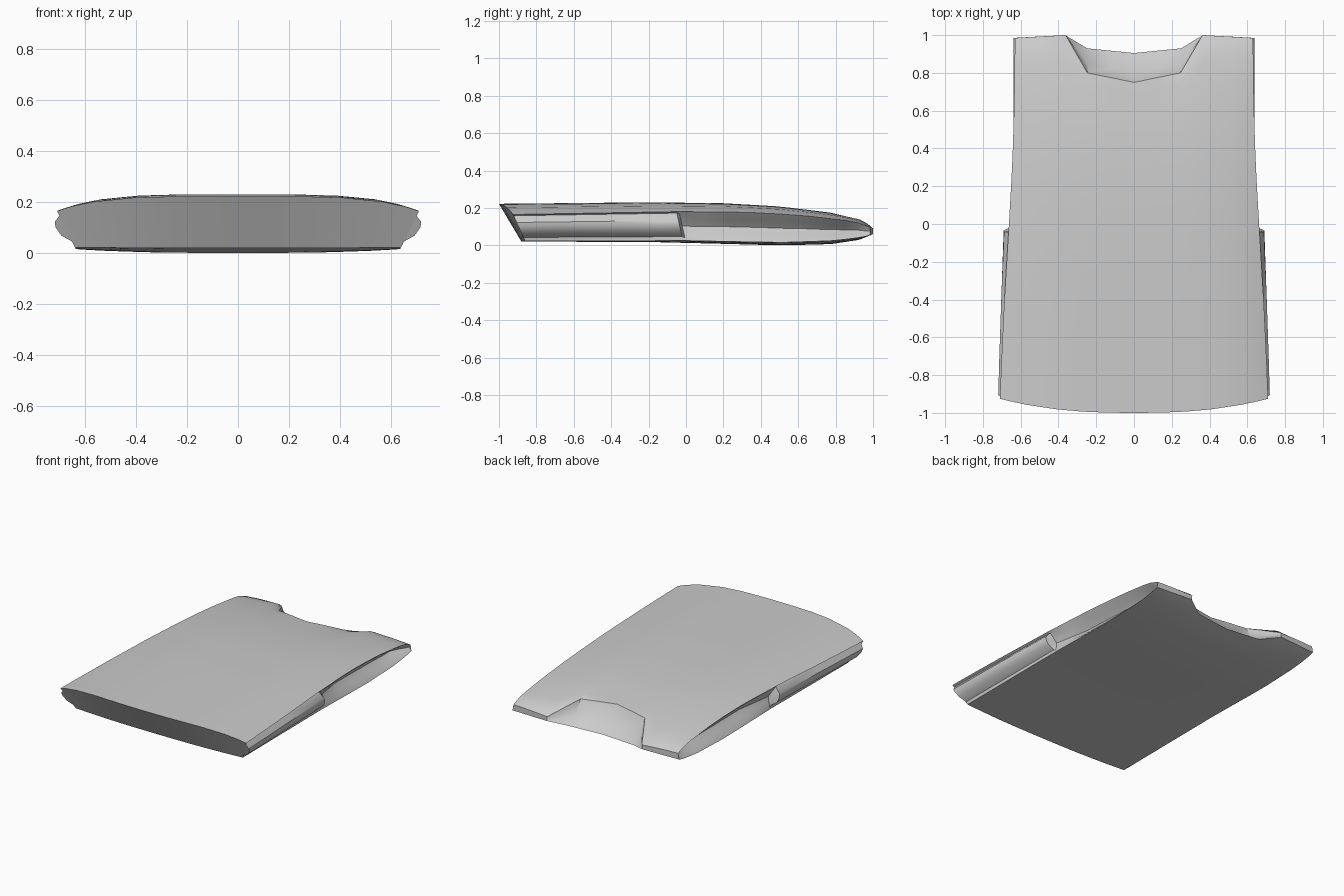
import bpy, bmesh, math
from mathutils import Vector

cube = bpy.data.objects.get("Cube")
if cube:
    bpy.data.objects.remove(cube)

cloth = bpy.data.materials.new("light grey cloth")
cloth.use_nodes = True
GREY = (0.6, 0.6, 0.6, 1)
cloth.diffuse_color = GREY
cloth.node_tree.nodes["Principled BSDF"].inputs["Base Color"].default_value = GREY


def at(table, x):
    """Linear interpolation in a short (key, value) table."""
    for (a, p), (b, q) in zip(table, table[1:]):
        if x <= b:
            return p + (q - p) * max(0, (x - a) / (b - a))
    return table[-1][1]


def sheet(name, rows, outward, cap_ends=False, mirror=False):
    """Surface through rows of points, facing the outward direction."""
    bm = bmesh.new()
    grid = [[bm.verts.new(p) for p in row] for row in rows]
    for r, q in zip(grid, grid[1:]):
        for j in range(len(r) - 1):
            bm.faces.new((r[j], r[j + 1], q[j + 1], q[j]))
    bm.normal_update()
    total = sum((f.normal * f.calc_area() for f in bm.faces), Vector())
    if total.dot(Vector(outward)) < 0:
        bmesh.ops.reverse_faces(bm, faces=bm.faces[:])
    if cap_ends:
        for row, side in ((grid[0], -1), (grid[-1], 1)):
            f = bm.faces.new(row)
            f.normal_update()
            if f.normal.y * side < 0:
                f.normal_flip()
    if mirror:
        copy = bmesh.ops.duplicate(bm, geom=bm.verts[:] + bm.edges[:] + bm.faces[:])["geom"]
        for v in copy:
            if isinstance(v, bmesh.types.BMVert):
                v.co.x *= -1
        bmesh.ops.reverse_faces(bm, faces=[f for f in copy if isinstance(f, bmesh.types.BMFace)])
    mesh = bpy.data.meshes.new(name)
    bm.to_mesh(mesh)
    bm.free()
    mesh.materials.append(cloth)
    ob = bpy.data.objects.new(name, mesh)
    bpy.context.collection.objects.link(ob)
    bpy.ops.object.select_all(action='DESELECT')
    ob.select_set(True)
    bpy.context.view_layer.objects.active = ob
    bpy.ops.object.shade_smooth_by_angle(angle=math.radians(40))
    return ob


# Outlines of the two panels: half width, top end and height along the garment
FRONT = dict(
    width=[(-0.93, 0.71), (-0.55, 0.695), (-0.05, 0.665), (0.3, 0.645), (0.6, 0.635), (1, 0.63)],
    end=[(0, 0.75), (0.39, 0.8), (0.575, 1), (1, 0.985)],
    middle=[(-1, 0.222), (-0.2, 0.23), (0.2, 0.225), (0.5, 0.208), (0.77, 0.175), (0.95, 0.135), (1, 0.09)],
    edge=[(-0.93, 0.165), (-0.05, 0.18), (0.3, 0.178), (0.6, 0.162), (0.9, 0.128), (1, 0.09)],
    hem=(-1, 0.075), power=4.5)
BACK = dict(
    width=[(-1, 0.64), (1, 0.637)],
    end=[(0, 0.905), (0.39, 0.93), (0.575, 1), (1, 0.985)],
    middle=[(-0.9, 0.02), (-0.2, 0.018), (0.2, 0.008), (0.5, 0), (0.77, 0.006), (0.93, 0.03), (1, 0.06)],
    edge=[(-0.9, 0.022), (0, 0.025), (0.5, 0.015), (0.8, 0.025), (0.95, 0.045), (1, 0.06)],
    hem=(-0.88, 0.02), power=3)

HALF = [0.2, 0.39, 0.575, 0.8, 0.92, 1]
COLUMNS = [-s for s in reversed(HALF)] + [0] + HALF
STATIONS = [-1, -0.8, -0.5, -0.2, -0.085, -0.07, 0.06, 0.2, 0.35, 0.5, 0.65, 0.77, 0.86, 0.93, 0.97, 1]


def point(panel, s, station):
    a = abs(s)
    start = panel["hem"][0] + panel["hem"][1] * a ** 2.5
    y = start + (at(panel["end"], a) - start) * (station + 1) / 2
    mid, edge = at(panel["middle"], y), at(panel["edge"], y)
    return Vector((s * at(panel["width"], y), y, mid + (edge - mid) * a ** panel["power"]))


front = [[point(FRONT, s, t) for s in COLUMNS] for t in STATIONS]
back = [[point(BACK, s, t) for s in COLUMNS] for t in STATIONS]
sheet("front_panel", front, (0, 0, 1))
sheet("back_panel", back, (0, 0, -1))

# Closed hem, and the hollow neckline that runs into the shoulder folds
sheet("hem", [front[0], back[0]], (0, -1, -0.5))
dip = [(f + b) / 2 - Vector((0, 0.02, 0.02)) * (1 if abs(s) < 0.5 else 0)
       for s, f, b in zip(COLUMNS, front[-1], back[-1])]
sheet("neckline", [front[-1], dip, back[-1]], (0, 1, 1))

# Sides: bulging below the armhole, hollow along it
BULGE = [(0.05, -0.015), (0.3, 0.03), (0.45, 0.037), (0.68, 0.03), (0.86, -0.005)]
HOLLOW = [(0.08, -0.01), (0.3, -0.045), (0.5, -0.07), (0.7, -0.045), (0.9, -0.01)]
sides = []
for t, f, b in zip(STATIONS, front, back):
    top, low = f[-1], b[-1]
    depth = at([(-0.07, 0.5), (0.2, 1), (0.86, 1), (1, 0.2)], t)
    row = [top]
    for k, out in (BULGE if t < -0.08 else HOLLOW):
        p = top.lerp(low, k)
        p.x += out * (1 if t < -0.08 else depth)
        row.append(p)
    sides.append(row + [low])
sheet("sides_and_armholes", sides, (1, 0, 0), cap_ends=True, mirror=True)
